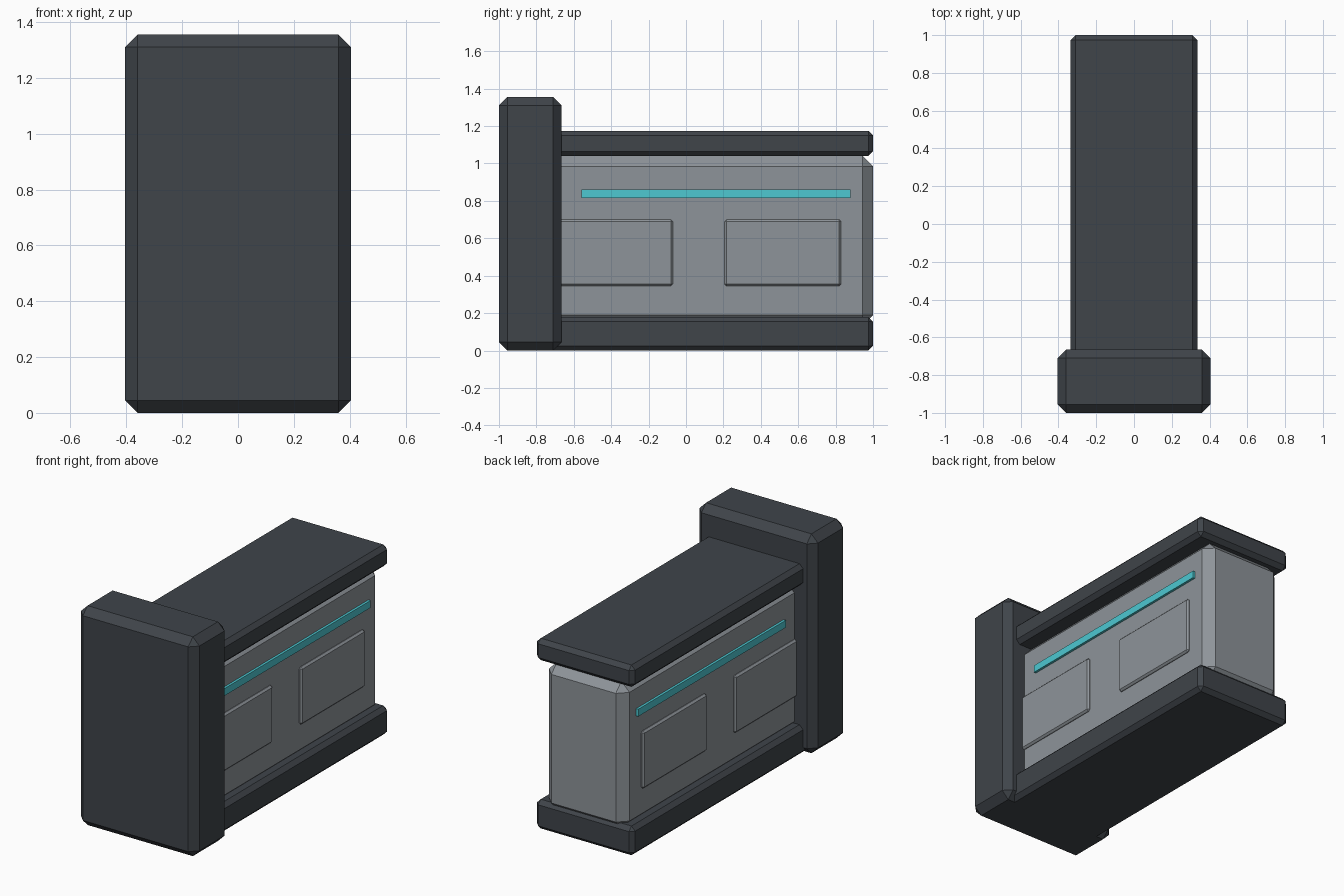
import bpy
import bmesh
from mathutils import Vector

if "Cube" in bpy.data.objects:
    bpy.data.objects.remove(bpy.data.objects["Cube"], do_unlink=True)


def make_material(name, colour):
    mat = bpy.data.materials.new(name)
    mat.use_nodes = True
    rgba = (*colour, 1)
    mat.diffuse_color = rgba
    mat.node_tree.nodes["Principled BSDF"].inputs["Base Color"].default_value = rgba
    return mat


dark = make_material("dark slate", (0.05, 0.058, 0.068))
grey = make_material("mid grey", (0.27, 0.295, 0.32))
cyan = make_material("bright cyan", (0.075, 0.58, 0.64))


def chamfered_box(name, low, high, chamfer, mat):
    """Box between two corners with flat, single-step chamfers."""
    low, high = Vector(low), Vector(high)
    bm = bmesh.new()
    bmesh.ops.create_cube(bm, size=1)
    bmesh.ops.scale(bm, vec=high - low, verts=bm.verts)
    bmesh.ops.translate(bm, vec=(low + high) / 2, verts=bm.verts)
    if chamfer:
        bmesh.ops.bevel(bm, geom=bm.edges[:], offset=chamfer, segments=1,
                        affect='EDGES', profile=0.5)
    mesh = bpy.data.meshes.new(name)
    bm.to_mesh(mesh)
    bm.free()
    mesh.materials.append(mat)
    obj = bpy.data.objects.new(name, mesh)
    bpy.context.collection.objects.link(obj)
    return obj


# Main masses
chamfered_box("end_pillar", (-0.405, -1, 0), (0.405, -0.665, 1.355), 0.045, dark)
chamfered_box("base_plinth", (-0.335, -0.9, 0), (0.335, 1, 0.18), 0.025, dark)
chamfered_box("counter_top", (-0.335, -0.9, 1.04), (0.335, 1, 1.175), 0.025, dark)
BODY = 0.275
chamfered_box("body", (-BODY, -0.9, 0.135), (BODY, 1, 1.04), 0.055, grey)

# Raised panels and light strip on both sides
for side, sign in (("left", 1), ("right", -1)):
    def side_plate(name, y0, y1, z0, z1, raise_by, chamfer, mat):
        xs = sorted((sign * (BODY - 0.03), sign * (BODY + raise_by)))
        chamfered_box(f"{side}_{name}", (xs[0], y0, z0), (xs[1], y1, z1), chamfer, mat)

    side_plate("rear_panel", 0.205, 0.83, 0.345, 0.70, 0.015, 0.011, grey)
    side_plate("front_panel", -0.695, -0.07, 0.345, 0.70, 0.015, 0.011, grey)
    side_plate("light_strip", -0.56, 0.88, 0.815, 0.86, 0.015, 0, cyan)
